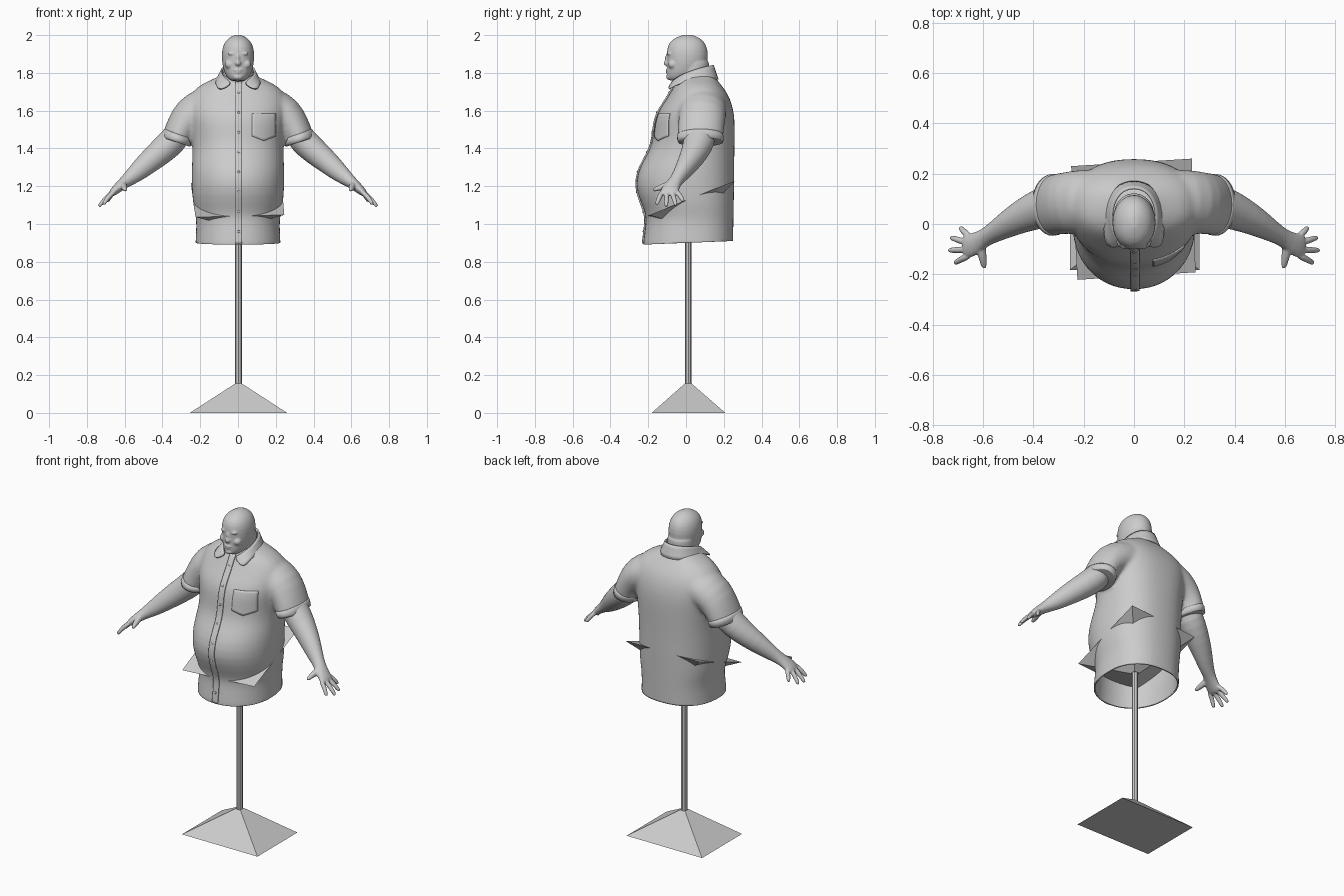
import bpy, bmesh, math
from mathutils import Vector
from mathutils.bvhtree import BVHTree

if "Cube" in bpy.data.objects:
    bpy.data.objects.remove(bpy.data.objects["Cube"])


def make(name, bm, smooth=True):
    bmesh.ops.recalc_face_normals(bm, faces=bm.faces)
    me = bpy.data.meshes.new(name)
    bm.to_mesh(me)
    ob = bpy.data.objects.new(name, me)
    bpy.context.collection.objects.link(ob)
    if smooth:
        for p in me.polygons:
            p.use_smooth = True
    return ob


def loft(bm, rings, caps=True):
    vs = [[bm.verts.new(p) for p in r] for r in rings]
    n = len(vs[0])
    for a, b in zip(vs, vs[1:]):
        for i in range(n):
            bm.faces.new((a[i], a[(i + 1) % n], b[(i + 1) % n], b[i]))
    if caps:
        bm.faces.new(vs[0])
        bm.faces.new(vs[-1])


def oval(z, w, yf, yb, back=2.0, n=32):
    """Horizontal ring: half width, front y, back y; fuller at the back."""
    cy, d = (yf + yb) / 2, (yb - yf) / 2
    pts = []
    for i in range(n):
        a = 2 * math.pi * i / n
        c, s = math.cos(a), math.sin(a)
        e = 2 / back if s > 0 else 2 / 2.1
        pts.append((w * math.copysign(abs(c) ** e, c), cy + d * math.copysign(abs(s) ** e, s), z))
    return pts


def tube(bm, path, side=1, n=20):
    """Tube along (x, y, z, radius in xz, radius in y) points."""
    P = [Vector(p[:3]) for p in path]
    rings = []
    for i, p in enumerate(path):
        t = (P[min(i + 1, len(P) - 1)] - P[max(i - 1, 0)]).normalized()
        v = (Vector((0, 1, 0)) - t * t.y).normalized()
        u = t.cross(v)
        ring = []
        for k in range(n):
            a = 2 * math.pi * k / n
            q = P[i] + u * p[3] * math.cos(a) + v * p[4] * math.sin(a)
            ring.append((q.x * side, q.y, q.z))
        rings.append(ring)
    loft(bm, rings)


def blob(bm, loc, size):
    r = bmesh.ops.create_uvsphere(bm, u_segments=16, v_segments=10, radius=1)
    for v in r['verts']:
        v.co = Vector([v.co[i] * size[i] + loc[i] for i in range(3)])


def fuse(ob, voxel, smooth):
    """Merge overlapping volumes into one smooth skin."""
    ob.modifiers.new('round', 'SUBSURF').levels = 1
    m = ob.modifiers.new('fuse', 'REMESH')
    m.mode, m.voxel_size, m.use_smooth_shade = 'VOXEL', voxel, True
    s = ob.modifiers.new('soft', 'SMOOTH')
    s.factor, s.iterations = 0.5, smooth
    dg = bpy.context.evaluated_depsgraph_get()
    me = bpy.data.meshes.new_from_object(ob.evaluated_get(dg))
    ob.modifiers.clear()
    ob.data = me


# Shirt: torso and two short sleeves
bm = bmesh.new()
torso = [(0.80, .228, -.235, .25), (0.90, .227, -.228, .25), (1.0, .22, -.213, .252),
         (1.05, .226, -.212, .253), (1.11, .24, -.238, .254), (1.20, .246, -.27, .256),
         (1.29, .246, -.252, .256), (1.36, .242, -.21, .257), (1.42, .242, -.18, .258),
         (1.50, .25, -.172, .26), (1.58, .265, -.16, .257), (1.65, .265, -.11, .24),
         (1.70, .245, -.08, .215), (1.745, .19, -.055, .18), (1.775, .11, -.03, .155),
         (1.80, .08, -.01, .14)]
loft(bm, [oval(*r, back=2.4) for r in torso])
sleeve = [(.05, .09, 1.62, .12, .12), (.18, .09, 1.615, .115, .13), (.255, .085, 1.575, .105, .125),
          (.30, .08, 1.51, .083, .122), (.32, .075, 1.46, .082, .122), (.328, .075, 1.435, .08, .12)]
for s in (1, -1):
    tube(bm, sleeve, s, 28)
shirt = make('shirt', bm)
fuse(shirt, 0.011, 6)

# Cut the open hem, keep a lookup of the surface for the trims
bm = bmesh.new()
bm.from_mesh(shirt.data)
bmesh.ops.bisect_plane(bm, geom=bm.verts[:] + bm.edges[:] + bm.faces[:],
                       plane_co=(0, 0, .9), plane_no=(0, -.04, 1), clear_inner=True)
surface = BVHTree.FromBMesh(bm)
bm.to_mesh(shirt.data)
bm.free()
sol = shirt.modifiers.new('cloth', 'SOLIDIFY')
sol.thickness, sol.offset = 0.008, -1


def on_front(x, z, off):
    hit = surface.ray_cast(Vector((x, -.6, z)), Vector((0, 1, 0)))[0]
    return Vector((x, (hit.y if hit else 0) - off, z))


def patch(name, nu, nv, fn, thick):
    """Cloth patch laid on the shirt front; fn maps u, v to x, z."""
    bm = bmesh.new()
    g = [[bm.verts.new(on_front(*fn(i / nu, j / nv), thick)) for i in range(nu + 1)] for j in range(nv + 1)]
    for j in range(nv):
        for i in range(nu):
            bm.faces.new((g[j][i], g[j][i + 1], g[j + 1][i + 1], g[j + 1][i]))
    ob = make(name, bm)
    m = ob.modifiers.new('thick', 'SOLIDIFY')
    m.thickness, m.offset = thick * 1.6, 0
    return ob


patch('button_placket', 4, 60, lambda u, v: (-.014 + .036 * u, .896 + .855 * v), .005)
patch('chest_pocket', 10, 10,
      lambda u, v: (.075 + .125 * u, 1.585 - v * (.12 + .025 * (1 - abs(2 * u - 1)))), .003)
for i in range(8):
    bm = bmesh.new()
    blob(bm, on_front(.004, .96 + .105 * i, .009), (.007, .003, .007))
    make('button', bm)

# Sleeve cuffs
for s in (1, -1):
    bm = bmesh.new()
    tube(bm, [(.316, .077, 1.474, .08, .119), (.318, .077, 1.469, .084, .123),
              (.327, .075, 1.440, .083, .122), (.329, .075, 1.434, .078, .117)], s, 36)
    make('sleeve_cuff', bm)

# Collar with two points at the front
top = [(.025, -.078, 1.745), (.06, -.062, 1.765), (.086, -.01, 1.795), (.09, .06, 1.822), (.06, .128, 1.838)]
low = [(.095, -.098, 1.705), (.115, -.072, 1.73), (.118, -.015, 1.75), (.118, .07, 1.76), (.08, .15, 1.765)]


def full(half, back):
    return half + [back] + [(-x, y, z) for x, y, z in reversed(half)]


bm = bmesh.new()
T = [bm.verts.new(p) for p in full(top, (0, .15, 1.842))]
L = [bm.verts.new(p) for p in full(low, (0, .176, 1.765))]
edges = []
for i in range(len(T) - 1):
    bm.faces.new((T[i], T[i + 1], L[i + 1], L[i]))
crease = bm.edges.layers.float.new('crease_edge')
for a, b in ((T[0], L[0]), (T[-1], L[-1])):
    bm.edges.get((a, b))[crease] = 1.0
collar = make('collar', bm)
collar.modifiers.new('round', 'SUBSURF').levels = 2
m = collar.modifiers.new('thick', 'SOLIDIFY')
m.thickness, m.offset = .009, 0

# Head and neck
bm = bmesh.new()
loft(bm, [oval(*r) for r in [
    (1.757, .03, -.08, -.01), (1.764, .045, -.094, .02), (1.785, .064, -.102, .07), (1.82, .078, -.101, .105),
    (1.87, .087, -.101, .117), (1.92, .086, -.103, .116), (1.96, .073, -.09, .101),
    (1.985, .05, -.06, .074), (1.999, .022, -.022, .04), (2.002, .01, -.01, .025)]])
loft(bm, [oval(z, .079, -.04, .122) for z in (1.66, 1.70, 1.76, 1.80, 1.85, 1.87)])
for loc, size in (((0, -.101, 1.852), (.017, .018, .016)), ((0, -.099, 1.872), (.010, .013, .03)),
                  ((0, -.096, 1.815), (.026, .012, .006)), ((0, -.094, 1.802), (.022, .013, .006)),
                  ((0, -.088, 1.778), (.026, .018, .016)), ((.03, -.09, 1.902), (.026, .011, .008)),
                  ((-.03, -.09, 1.902), (.026, .011, .008)), ((.045, -.07, 1.845), (.026, .026, .024)),
                  ((-.045, -.07, 1.845), (.026, .026, .024))):
    blob(bm, loc, size)
head = make('head', bm)
fuse(head, 0.005, 4)

# Arms with hands and fingers
arm = [(.30, .08, 1.50, .07, .085), (.345, .07, 1.44, .077, .085), (.405, .05, 1.385, .072, .075),
       (.485, .01, 1.318, .061, .058), (.55, -.03, 1.26, .047, .042), (.595, -.055, 1.225, .033, .034),
       (.63, -.078, 1.197, .027, .045), (.665, -.09, 1.165, .021, .05), (.678, -.09, 1.153, .012, .04)]
fingers = [(-.055, .692, -.013, 1.118), (-.078, .731, -.053, 1.098),
           (-.101, .738, -.105, 1.092), (-.122, .714, -.156, 1.103)]
for s, name in ((1, 'left_arm'), (-1, 'right_arm')):
    bm = bmesh.new()
    tube(bm, arm, s)
    for y0, x, y, z in fingers:
        a, b = Vector((.648, y0, 1.178)), Vector((x, y, z))
        mid = a.lerp(b, .55) + Vector((.004, 0, .006))
        tube(bm, [(*a, .015, .015), (*mid, .0135, .0135), (*a.lerp(b, .93), .011, .011), (*b, .007, .007)], s, 12)
    tube(bm, [(.61, -.08, 1.21, .022, .022), (.604, -.125, 1.197, .018, .018),
              (.598, -.16, 1.184, .013, .013), (.594, -.178, 1.178, .008, .008)], s, 12)
    ob = make(name, bm)
    fuse(ob, 0.005, 3)

# Display stand: base pyramid, pole and tilted inner support
cx, cy, r = .003, .012, .018


def pyramid(name, corners, z_tip):
    bm = bmesh.new()
    tip = [(cx + i * r, cy + j * r, z_tip) for i, j in ((-1, -1), (1, -1), (1, 1), (-1, 1))]
    loft(bm, [corners, tip])
    make(name, bm, False)


pyramid('stand_base', [(-.255, -.182, 0), (.26, -.182, 0), (.26, .208, 0), (-.255, .208, 0)], .155)
pyramid('inner_support', [(x, y, 1.125 + .4 * y) for x, y in
                          ((-.225, -.222), (.245, -.192), (.23, .26), (-.25, .23))], .985)
bm = bmesh.new()
loft(bm, [[(cx + r * math.cos(k * math.pi / 4), cy + r * math.sin(k * math.pi / 4), z) for k in range(8)]
          for z in (.15, .99)])
make('stand_pole', bm, False)
